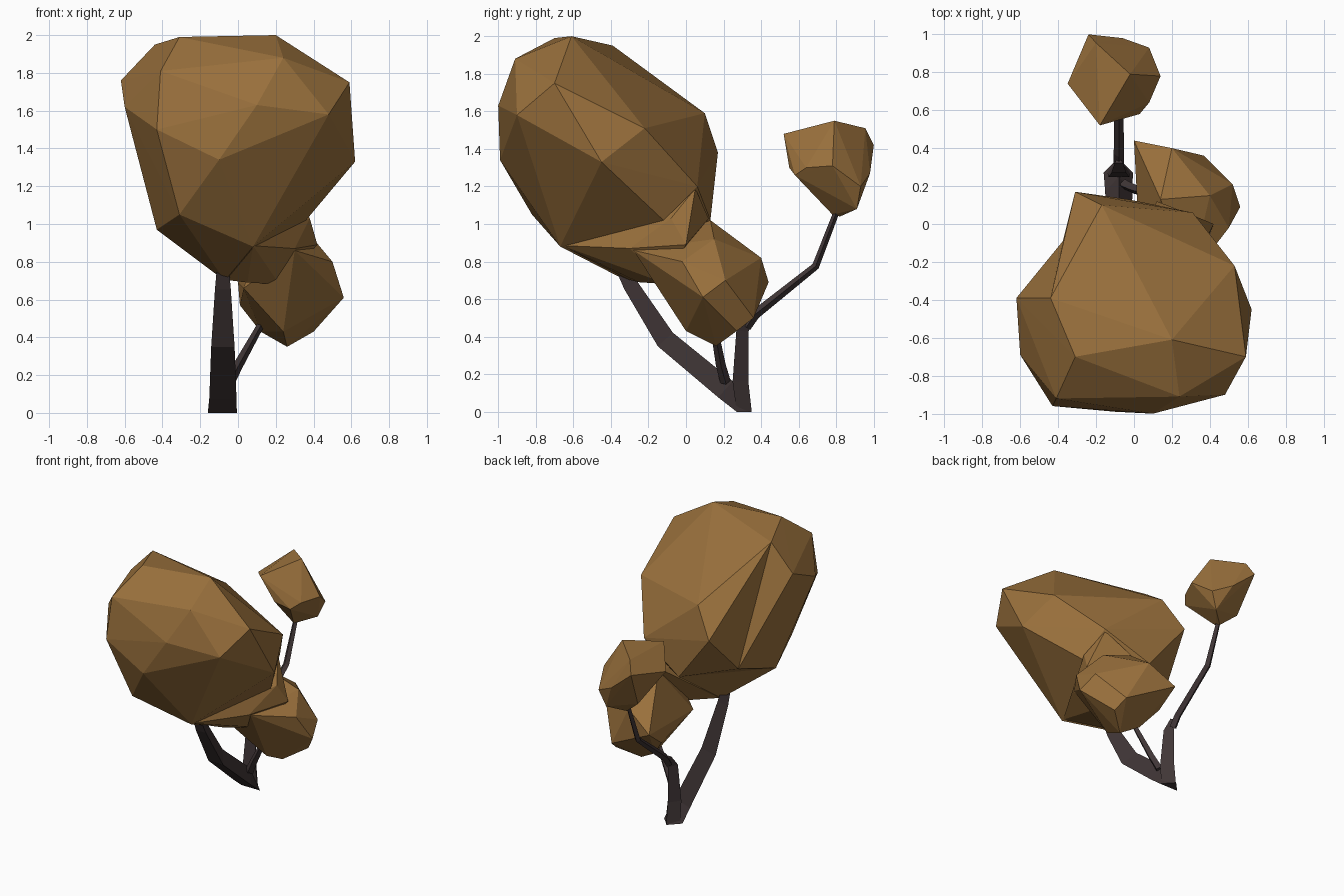
import bpy, bmesh
from mathutils import Vector

if "Cube" in bpy.data.objects:
    bpy.data.objects.remove(bpy.data.objects["Cube"])


def material(name, rgb):
    m = bpy.data.materials.new(name)
    m.diffuse_color = (*rgb, 1)
    m.use_nodes = True
    m.node_tree.nodes["Principled BSDF"].inputs["Base Color"].default_value = m.diffuse_color
    return m


leaf = material("autumn brown leaves", (0.325, 0.165, 0.046))
bark = material("dark bark", (0.052, 0.037, 0.038))


def finish(name, bm, mat):
    bmesh.ops.recalc_face_normals(bm, faces=bm.faces)
    me = bpy.data.meshes.new(name)
    bm.to_mesh(me)
    bm.free()
    me.materials.append(mat)
    ob = bpy.data.objects.new(name, me)
    bpy.context.collection.objects.link(ob)
    return ob


def clump(name, points, dent=None):
    """Faceted leaf clump: convex hull round a few corner points.
    dent = (new corner, a, b, c): faces along edges a-b and b-c fold in to it."""
    bm = bmesh.new()
    for p in points:
        bm.verts.new(p)
    bmesh.ops.convex_hull(bm, input=bm.verts)
    loose = [v for v in bm.verts if not v.link_faces]
    bmesh.ops.delete(bm, geom=loose, context='VERTS')
    if dent:
        a, b, c = [min(bm.verts, key=lambda v: (v.co - Vector(q)).length)
                   for q in dent[1:]]
        faces = {f for f in bm.faces if b in f.verts and (a in f.verts or c in f.verts)}
        rim = [tuple(e.verts) for e in bm.edges
               if sum(f in faces for f in e.link_faces) == 1]
        bmesh.ops.delete(bm, geom=list(faces), context='FACES')
        centre = bm.verts.new(dent[0])
        for p, q in rim:
            bm.faces.new((p, q, centre))
    return finish(name, bm, leaf)


def branch(name, path, corners):
    """Tapering limb; path rows are x, y, z, half width, half depth."""
    bm = bmesh.new()
    pts = [Vector(r[:3]) for r in path]
    rings = []
    for i, r in enumerate(path):
        a, b = pts[max(i - 1, 0)], pts[min(i + 1, len(pts) - 1)]
        t = (b - a).normalized()
        if r[2] == 0:
            t = Vector((0, 0, 1))          # flat cut at the ground
        side = Vector((1, 0, 0))
        side = (side - t * side.dot(t)).normalized()
        up = t.cross(side)
        rings.append([bm.verts.new(pts[i] + side * r[3] * u + up * r[4] * v)
                      for u, v in corners])
    n = len(corners)
    for lo, hi in zip(rings, rings[1:]):
        for k in range(n):
            bm.faces.new((lo[k], lo[(k + 1) % n], hi[(k + 1) % n], hi[k]))
    bm.faces.new(rings[0])
    bm.faces.new(rings[-1])
    return finish(name, bm, bark)


WEDGE = [(1, -1), (0, 1), (-1, -1)]            # flat front, ridge behind
DIAMOND = [(1, 0), (0, 1), (-1, 0), (0, -1)]

# Trunk leaning forward into the large clump
branch("trunk", [(-.083, .31, 0, .077, .04), (-.08, .21, .12, .072, .058),
                 (-.08, -.11, .385, .062, .054), (-.08, -.295, .675, .042, .04),
                 (-.08, -.36, .80, .03, .03)], WEDGE)
# Upright stem at the back, then a thin limb to the small clump
branch("back_stem", [(-.08, .31, 0, .06, .04), (-.08, .29, .16, .055, .042),
                     (-.08, .30, .43, .04, .032), (-.08, .34, .50, .022, .022)], WEDGE)
branch("back_limb", [(-.08, .32, .45, .028, .026), (-.08, .37, .52, .027, .026),
                     (-.08, .69, .775, .024, .02), (-.08, .80, 1.06, .018, .016),
                     (-.08, .82, 1.12, .014, .014)], DIAMOND)
# Short twig to the side clump
branch("side_twig", [(-.05, .21, .16, .032, .028), (.0, .185, .25, .026, .026),
                     (.14, .14, .50, .018, .018)], DIAMOND)

# Large crown clump
crown = clump("leaf_crown", [
    (.2, -.61, 2.0), (-.31, -.7, 1.99), (-.44, -.39, 1.95), (.59, -.7, 1.75),
    (.62, -.45, 1.33), (-.62, -.39, 1.76), (-.6, -.69, 1.62), (.1, -1, 1.63),
    (-.1, -.99, 1.34), (-.43, -.96, 1.5), (-.41, -.92, 1.81), (.24, -.91, 1.88),
    (.48, -.9, 1.58), (.53, -.22, 1.51), (.31, .06, 1.2), (-.17, .1, 1.59),
    (-.31, .17, 1.38), (-.03, .13, 1.02), (.08, -.67, .88), (-.07, -.32, .70),
    (-.31, -.82, 1.05), (-.43, -.46, .97), (.36, -.12, 1.02)],
    dent=((-.375, -.09, 1.09), (-.62, -.39, 1.76), (-.31, .17, 1.38), (-.43, -.46, .97)))

# Neck of leaves joining the large and side clumps
neck = clump("leaf_neck", [
    (-.07, -.31, .705), (.05, -.25, .69), (.08, -.66, .885), (.30, -.30, .87),
    (.38, -.08, 1.03), (.30, .05, 1.19), (.12, .12, 1.03), (.22, -.1, .68),
    (.42, .0, .89)])

# Lower side clump
side = clump("side_leaf_clump", [
    (.0, .44, .69), (.2, .40, .82), (.37, .36, .50), (.52, .21, .7),
    (.56, .09, .61), (.26, .16, .35), (.40, .27, .43), (.40, .15, .92),
    (.50, -.02, .80), (.01, .28, .57), (.12, .2, .43), (.24, .0, .43),
    (.03, -.13, .66), (.3, -.28, .86), (.14, .13, 1.02)])

# Weld the three touching clumps into one skin
for other in (neck, side):
    mod = crown.modifiers.new("weld", 'BOOLEAN')
    mod.operation, mod.object, mod.solver = 'UNION', other, 'EXACT'
bpy.context.view_layer.objects.active = crown
for mod in list(crown.modifiers):
    bpy.ops.object.modifier_apply(modifier=mod.name)
for other in (neck, side):
    bpy.data.objects.remove(other)

# Small clump on the back limb
clump("small_leaf_clump", [
    (-.18, .52, 1.48), (-.02, .79, 1.55), (-.24, 1.0, 1.42), (-.35, .74, 1.38),
    (-.2, .955, 1.51), (.08, .93, 1.2), (-.06, .98, 1.27), (.14, .78, 1.31),
    (.08, .64, 1.30), (.03, .58, 1.26), (-.08, .82, 1.04), (.03, .91, 1.08),
    (-.08, .78, 1.05), (-.2, .86, 1.14), (-.08, .55, 1.30)])
